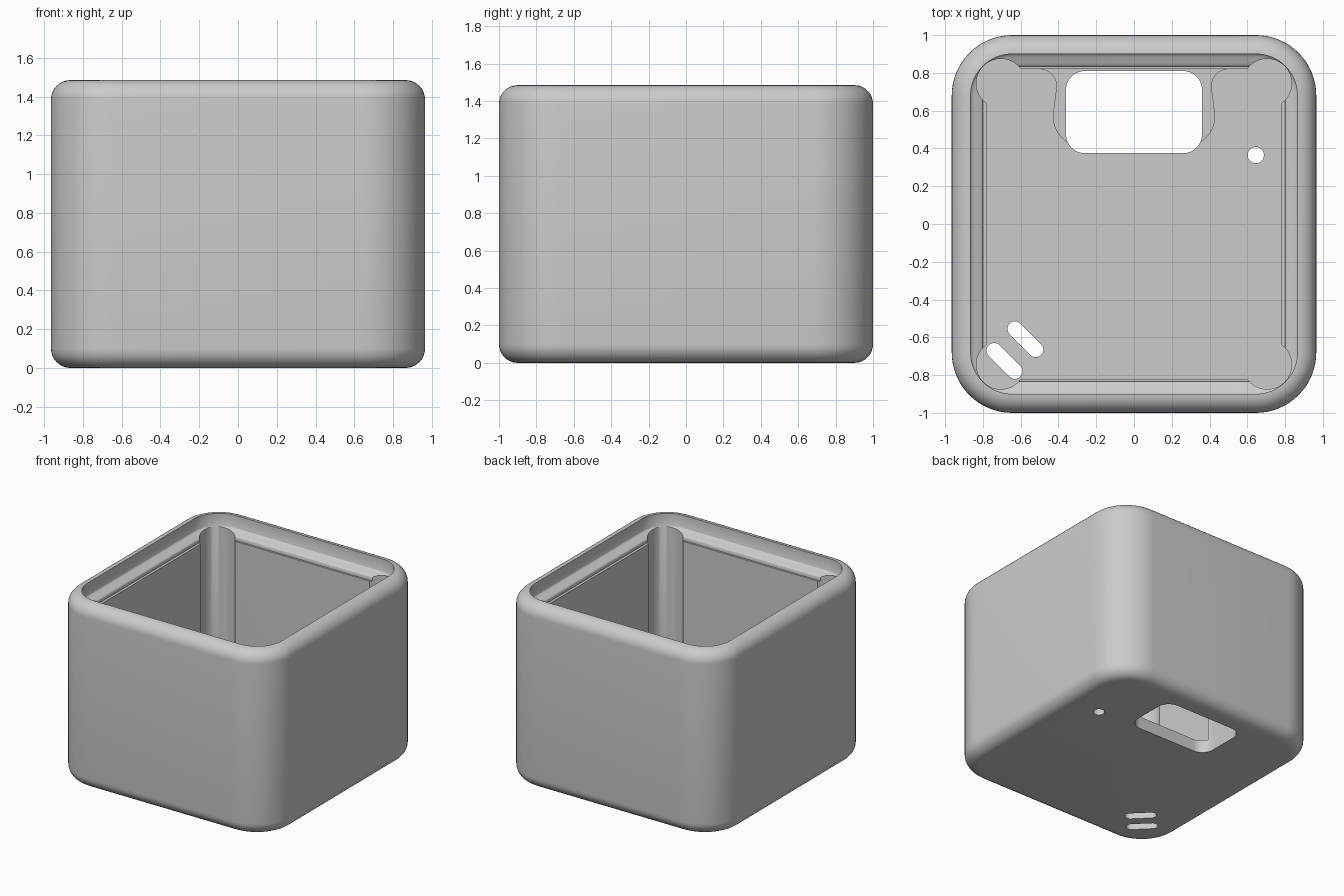
import bpy, bmesh
from math import cos, sin, radians, pi

cube = bpy.data.objects.get("Cube")
if cube:
    bpy.data.objects.remove(cube, do_unlink=True)

grey = bpy.data.materials.new("light_grey")
grey.use_nodes = True
colour = (0.6, 0.6, 0.6, 1)
grey.diffuse_color = colour
grey.node_tree.nodes["Principled BSDF"].inputs["Base Color"].default_value = colour

HX, HY, HEIGHT, CORNER, FILLET = 0.965, 1.0, 1.485, 0.32, 0.1
FLOOR, LEDGE = 0.1, 1.32


def arc(cx, cy, r, start, end, steps=16):
    angles = [radians(start + (end - start) * i / steps) for i in range(steps + 1)]
    return [(cx + r * cos(a), cy + r * sin(a)) for a in angles]


def four_corners(cx, cy, r, start, end):
    """Repeat a corner arc in all four quadrants, counter-clockwise."""
    q = arc(cx, cy, r, start, end)
    flip = q[::-1]
    return (q + [(-x, y) for x, y in flip] + [(-x, -y) for x, y in q]
            + [(x, -y) for x, y in flip])


def loft(name, rings):
    """Skin a stack of (outline, z) rings and cap both ends."""
    bm = bmesh.new()
    loops = [[bm.verts.new((x, y, z)) for x, y in pts] for pts, z in rings]
    for a, b in zip(loops, loops[1:]):
        for i in range(len(a)):
            j = (i + 1) % len(a)
            bm.faces.new((a[i], a[j], b[j], b[i]))
    bm.faces.new(loops[0][::-1])
    bm.faces.new(loops[-1])
    bmesh.ops.recalc_face_normals(bm, faces=bm.faces)
    mesh = bpy.data.meshes.new(name)
    bm.to_mesh(mesh)
    bm.free()
    mesh.materials.append(grey)
    obj = bpy.data.objects.new(name, mesh)
    bpy.context.collection.objects.link(obj)
    return obj


def prism(name, pts, z0, z1):
    return loft(name, [(pts, z0), (pts, z1)])


def combine(target, tool, operation):
    mod = target.modifiers.new(tool.name, "BOOLEAN")
    mod.operation, mod.solver, mod.object = operation, "EXACT", tool
    bpy.context.view_layer.objects.active = target
    bpy.ops.object.modifier_apply(modifier=mod.name)
    bpy.data.objects.remove(tool, do_unlink=True)


def capsule(ax, ay, bx, by, r, heading):
    """Slot outline from a to b, heading in degrees."""
    return (arc(ax, ay, r, heading + 90, heading + 270)
            + arc(bx, by, r, heading - 90, heading + 90))


# Outer shell: filleted bottom and top, then down the inside of the lip
profile = []
for i in range(9):
    a = pi / 2 * i / 8
    profile.append((FILLET * (1 - sin(a)), FILLET * (1 - cos(a))))
for i in range(9):
    a = pi / 2 * i / 8
    profile.append((FILLET * (1 - cos(a)), HEIGHT - FILLET * (1 - sin(a))))
lip_drop = 0.1
for i in range(9):
    t = i / 8
    inset = FILLET + 0.065 * t * t * (3 - 2 * t)
    profile.append((inset, HEIGHT - lip_drop - 0.04 * t))
profile.append((FILLET + 0.065, LEDGE))

rings = [(four_corners(HX - CORNER, HY - CORNER, CORNER - d, 0, 90), z)
         for d, z in profile]
case = loft("case", rings)

# Main cavity with round relief pockets in the corners
cavity = prism("cavity", four_corners(0.705, 0.745, 0.13, -54.8, 144.8), FLOOR, 1.4)
combine(case, cavity, "DIFFERENCE")

# Raised surround for the port, flared into the back wall
left = ([(-0.5, 0.86)] + arc(-0.5, 0.73, 0.09, 90, 0, 8)
        + arc(-0.27, 0.57, 0.16, 180, 270, 8))
outline = left + [(-x, y) for x, y in reversed(left)]
combine(case, prism("port_surround", outline, 0.05, 0.35), "UNION")

# Port opening, round hole and the two diagonal vents in the floor
port = four_corners(0.26, 0.1175, 0.1, 0, 90)
port = [(x, y + 0.5925) for x, y in port]
openings = {
    "port": port,
    "round_hole": arc(0.645, 0.365, 0.043, 0, 345, 23),
    "inner_vent": capsule(-0.63, -0.555, -0.52, -0.665, 0.04, -45),
    "outer_vent": capsule(-0.74, -0.67, -0.63, -0.78, 0.04, -45),
}
for name, pts in openings.items():
    combine(case, prism(name, pts, -0.1, 0.6), "DIFFERENCE")

bpy.ops.object.select_all(action="DESELECT")
case.select_set(True)
bpy.context.view_layer.objects.active = case
bpy.ops.object.shade_smooth_by_angle(angle=radians(30))
